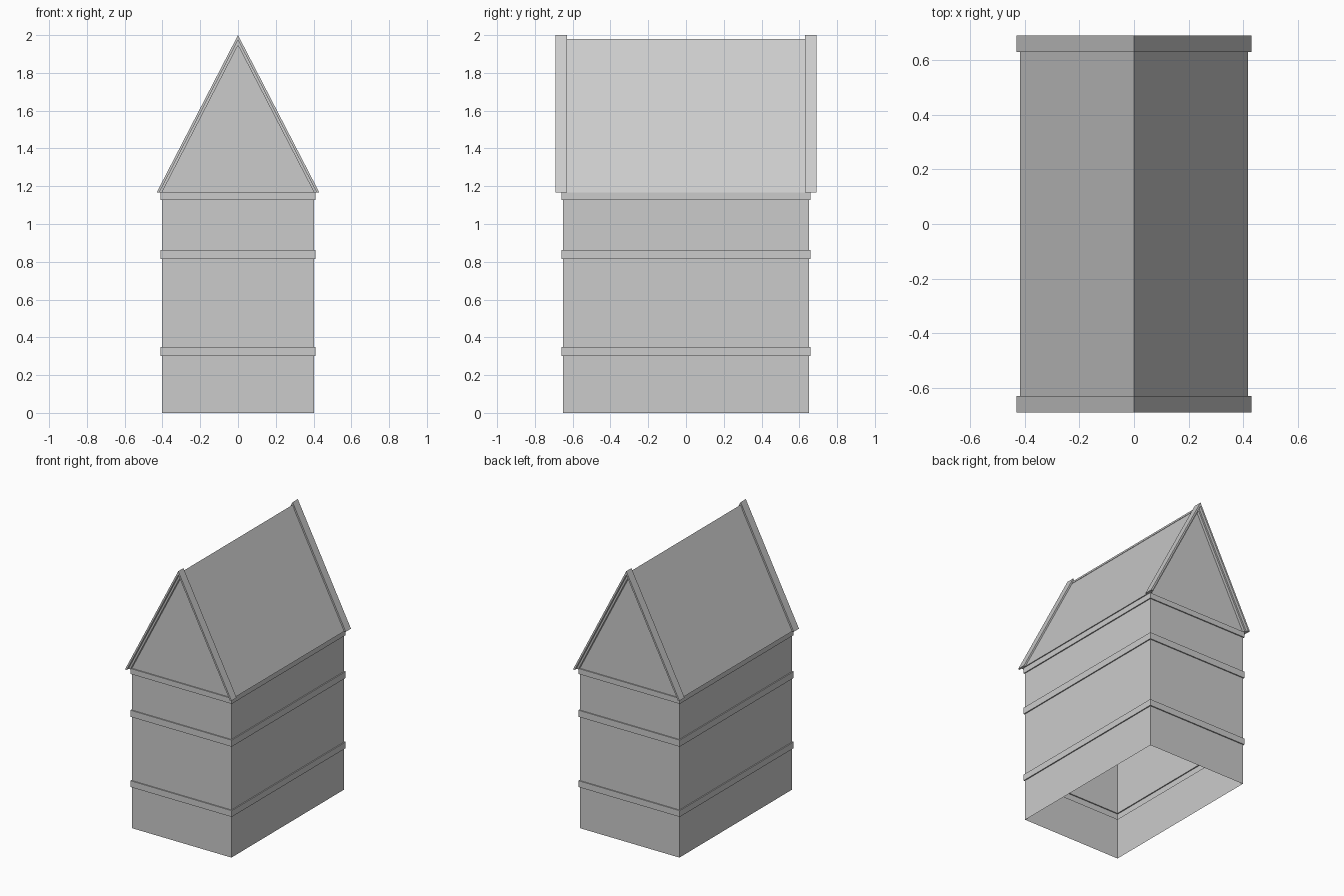
import bpy
import bmesh

cube = bpy.data.objects.get("Cube")
if cube:
    bpy.data.objects.remove(cube, do_unlink=True)

grey = bpy.data.materials.new("plain_grey")
grey.use_nodes = True
grey.diffuse_color = (0.6, 0.6, 0.6, 1)
grey.node_tree.nodes["Principled BSDF"].inputs["Base Color"].default_value = (0.6, 0.6, 0.6, 1)

HALF_X, HALF_Y = 0.402, 0.65
EAVE = 1.168
SLOPE = (2.0 - EAVE) / 0.43


def add_object(name, bm):
    mesh = bpy.data.meshes.new(name)
    bm.to_mesh(mesh)
    bm.free()
    mesh.materials.append(grey)
    obj = bpy.data.objects.new(name, mesh)
    bpy.context.collection.objects.link(obj)
    return obj


def chevron(name, outer, inner, y0, y1, base=EAVE):
    """Inverted V strip between two half widths, run along y."""
    outline = [(-outer, base), (0, base + outer * SLOPE), (outer, base),
               (inner, base), (0, base + inner * SLOPE), (-inner, base)]
    bm = bmesh.new()
    rings = [[bm.verts.new((x, y, z)) for x, z in outline] for y in (y0, y1)]
    count = len(outline)
    for i in range(count):
        j = (i + 1) % count
        bm.faces.new((rings[0][i], rings[0][j], rings[1][j], rings[1][i]))
    for ring in rings:
        for a, b, c, d in ((0, 1, 4, 5), (1, 2, 3, 4)):
            bm.faces.new([ring[k] for k in (a, b, c, d)])
    bmesh.ops.recalc_face_normals(bm, faces=bm.faces)
    return add_object(name, bm)


# Hollow walls, open below, with three bands stepped out of the shell
profile = [(0, 0)]
for low, high in ((0.302, 0.348), (0.815, 0.863), (1.128, EAVE)):
    profile += [(0, low), (0.008, low), (0.008, high), (0, high)]
bm = bmesh.new()
previous = None
for out, z in profile:
    x, y = HALF_X + out, HALF_Y + out
    ring = [bm.verts.new((sx * x, sy * y, z))
            for sx, sy in ((-1, -1), (1, -1), (1, 1), (-1, 1))]
    if previous:
        for i in range(4):
            j = (i + 1) % 4
            bm.faces.new((previous[i], previous[j], ring[j], ring[i]))
    previous = ring
add_object("banded_walls", bm)

# Triangular gable walls
for name, side in (("front_gable", -1), ("back_gable", 1)):
    bm = bmesh.new()
    corners = [(-HALF_X, EAVE), (HALF_X, EAVE), (0, EAVE + HALF_X * SLOPE)]
    bm.faces.new([bm.verts.new((-side * x, side * HALF_Y, z)) for x, z in corners])
    add_object(name, bm)

# Roof slopes, with verge boards proud of them at both ends
chevron("roof_slopes", 0.417, HALF_X, -0.67, 0.67)
chevron("front_verge_boards", 0.43, 0.416, -0.69, -0.63)
chevron("back_verge_boards", 0.43, 0.416, 0.63, 0.69)

# Narrow cap along the ridge
chevron("ridge_cap", 0.013, 0.006, -0.63, 0.63, base=1.955)
